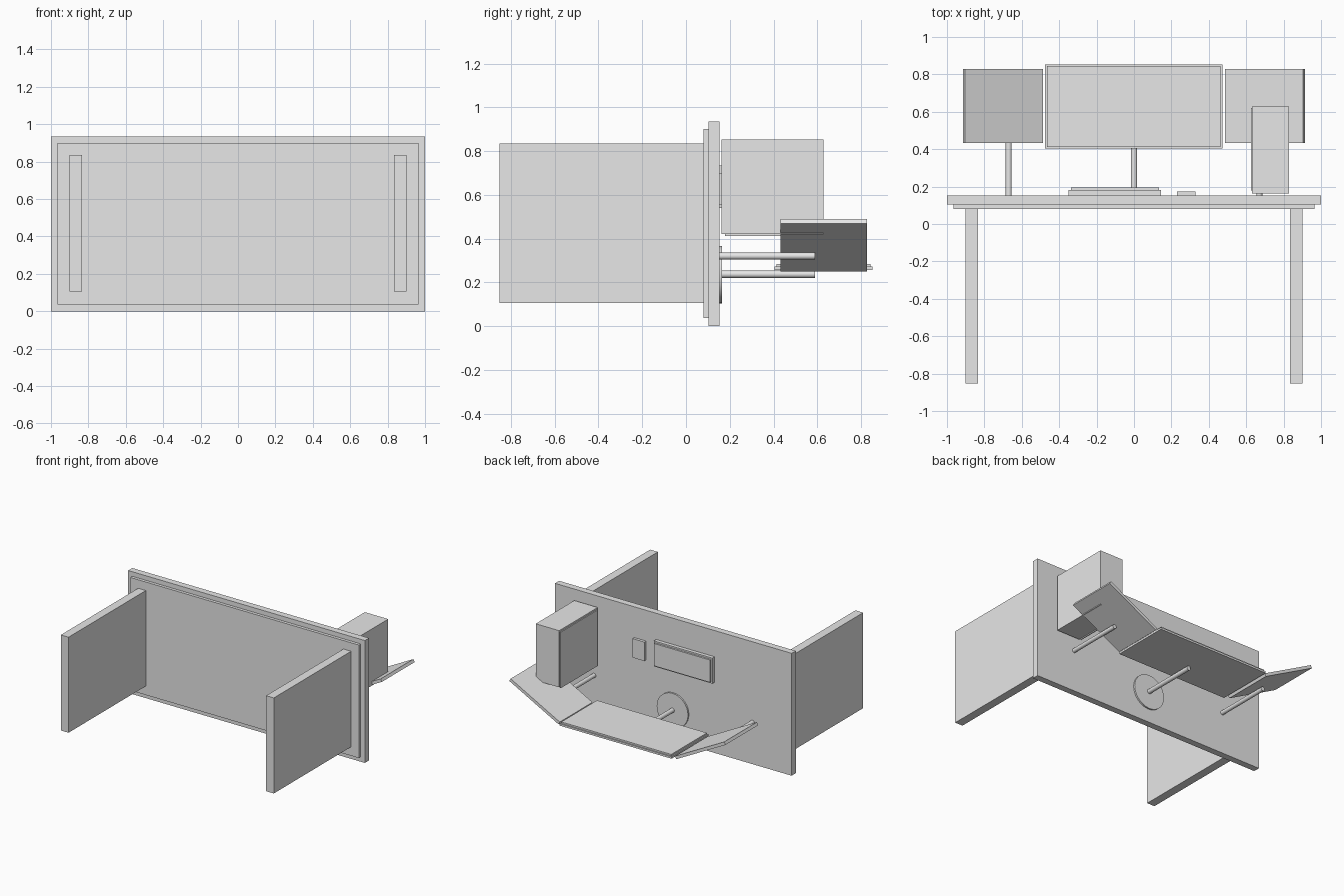
import bpy
import math
from mathutils import Matrix, Vector

cube = bpy.data.objects.get("Cube")
if cube:
    bpy.data.objects.remove(cube, do_unlink=True)

# Single plain grey material
grey = bpy.data.materials.new("plain_grey")
grey.use_nodes = True
COLOUR = (0.8, 0.8, 0.8, 1)
grey.diffuse_color = COLOUR
grey.node_tree.nodes["Principled BSDF"].inputs["Base Color"].default_value = COLOUR


def box(name, x, y, z):
    """Box from its (min, max) range on each axis."""
    bpy.ops.mesh.primitive_cube_add(size=1)
    ob = bpy.context.object
    ob.name = name
    spans = (x, y, z)
    size = Vector([b - a for a, b in spans])
    centre = Vector([(a + b) / 2 for a, b in spans])
    ob.data.transform(Matrix.Translation(centre) @ Matrix.Diagonal(size).to_4x4())
    ob.data.materials.append(grey)
    return ob


def rod(name, radius, x, z, y0, y1):
    """Smooth cylinder running along y."""
    bpy.ops.mesh.primitive_cylinder_add(
        vertices=32, radius=radius, depth=y1 - y0,
        location=(x, (y0 + y1) / 2, z), rotation=(math.pi / 2, 0, 0))
    ob = bpy.context.object
    ob.name = name
    ob.data.materials.append(grey)
    bpy.ops.object.shade_smooth_by_angle(angle=math.radians(40))
    return ob


# Desk lying on its long edge: its working surface faces +y
SURFACE = 0.153
box("desk_top", (-1, 1), (0.103, SURFACE), (0, 0.935))
box("desk_under_slab", (-0.965, 0.965), (0.08, 0.103), (0.037, 0.9))

# Centre monitor with raised screen, pole and round foot
box("centre_monitor_back", (-0.475, 0.472), (0.404, 0.853), (0.257, 0.272))
box("centre_monitor_screen", (-0.466, 0.463), (0.413, 0.844), (0.272, 0.284))
rod("centre_monitor_pole", 0.017, 0, 0.237, SURFACE, 0.59)
rod("centre_monitor_foot", 0.132, 0, 0.235, SURFACE, 0.165)

# Legs, angled side monitors and their poles, mirrored left and right
TILT = math.radians(27.9)
for side, s in (("left", 1), ("right", -1)):
    inner, outer = sorted((s * 0.835, s * 0.9))
    box(side + "_leg", (inner, outer), (-0.853, 0.08), (0.105, 0.835))
    panel = box(side + "_monitor", sorted((0, s * 0.47)), (0.433, 0.828), (0, 0.023))
    panel.data.transform(Matrix.Translation((s * 0.498, 0, 0.25))
                         @ Matrix.Rotation(-s * TILT, 4, "Y"))
    rod(side + "_monitor_pole", 0.016, s * 0.67, 0.32, SURFACE, 0.59)

# Computer tower with a thin side panel
box("tower_case", (0.632, 0.83), (0.163, 0.628), (0.42, 0.853))
box("tower_side_panel", (0.625, 0.632), (0.178, 0.62), (0.412, 0.84))

# Keyboard and mouse
box("keyboard_base", (-0.35, 0.145), (SURFACE, 0.181), (0.54, 0.735))
box("keyboard_keys", (-0.338, 0.133), (0.181, 0.195), (0.552, 0.723))
box("mouse", (0.23, 0.33), (SURFACE, 0.174), (0.555, 0.7))
